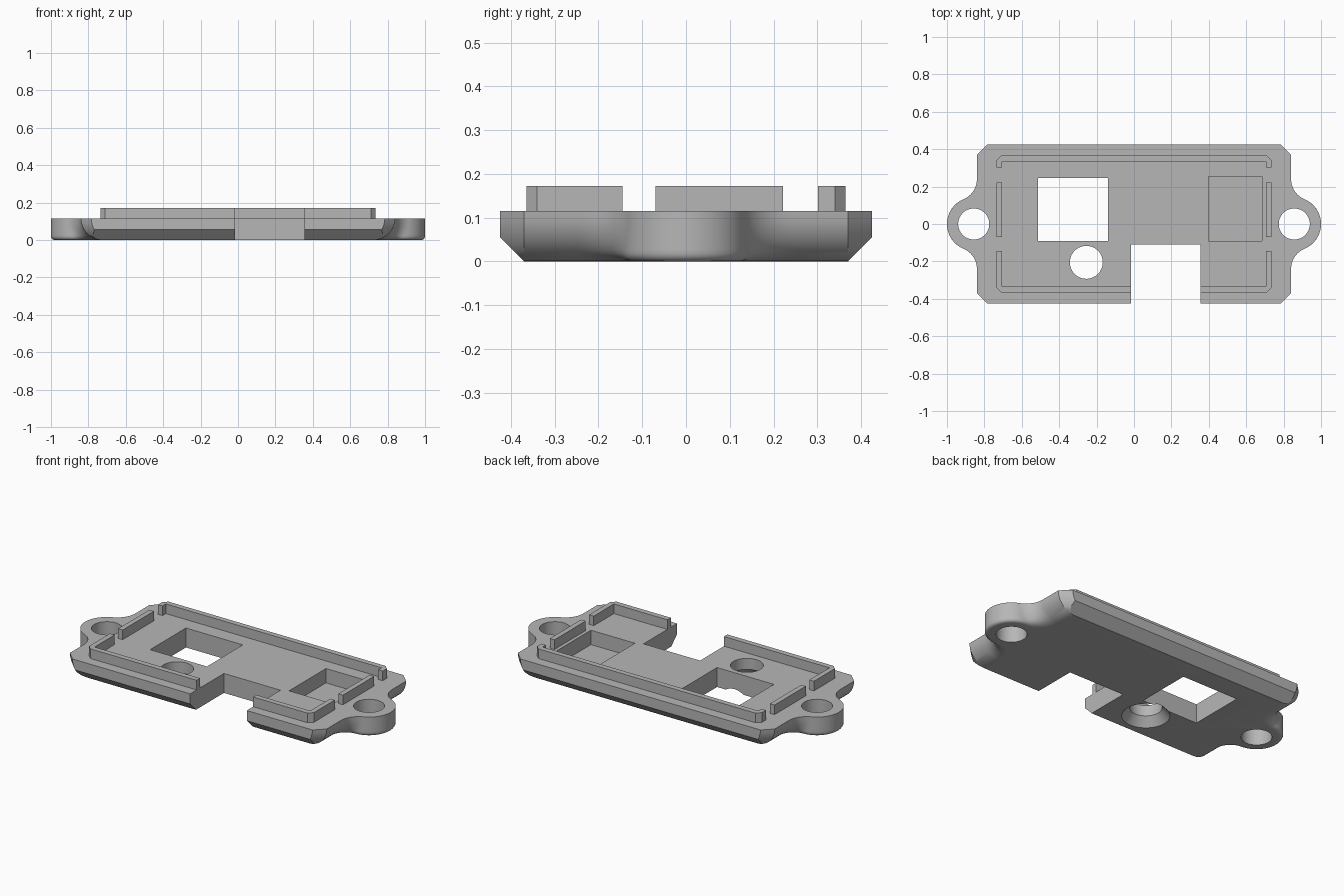
import bpy
import bmesh
from math import radians, sin, cos, pi, atan2, sqrt

default = bpy.data.objects.get("Cube")
if default:
    bpy.data.objects.remove(default, do_unlink=True)

# Material
GREY = (0.47, 0.47, 0.47, 1.0)
grey = bpy.data.materials.new("plain grey")
grey.use_nodes = True
grey.diffuse_color = GREY
grey.node_tree.nodes["Principled BSDF"].inputs["Base Color"].default_value = GREY

TOP = 0.115          # plate thickness
LIP_TOP = 0.172      # top of the raised lip
EAR_X, EAR_R, HOLE_R = 0.857, 0.143, 0.083


def loft(name, loops):
    """Solid from stacked loops of equal vertex count."""
    bm = bmesh.new()
    rings = [[bm.verts.new(p) for p in loop] for loop in loops]
    n = len(rings[0])
    for low, high in zip(rings, rings[1:]):
        for i in range(n):
            j = (i + 1) % n
            bm.faces.new((low[i], low[j], high[j], high[i]))
    bm.faces.new(rings[0][::-1])
    bm.faces.new(rings[-1])
    bmesh.ops.recalc_face_normals(bm, faces=bm.faces)
    mesh = bpy.data.meshes.new(name)
    bm.to_mesh(mesh)
    bm.free()
    mesh.materials.append(grey)
    obj = bpy.data.objects.new(name, mesh)
    bpy.context.collection.objects.link(obj)
    return obj


def prism(name, outline, z0, z1):
    return loft(name, [[(x, y, z) for x, y in outline] for z in (z0, z1)])


def rectangle(x0, x1, y0, y1):
    return [(x0, y0), (x1, y0), (x1, y1), (x0, y1)]


def circle(cx, cy, r, n=64):
    return [(cx + r * cos(2 * pi * i / n), cy + r * sin(2 * pi * i / n)) for i in range(n)]


def plate_loop(angle):
    """Plate outline with ears at one level of the rounded ends."""
    z = TOP * (1 - cos(angle))
    end = 0.84 - TOP * (1 - sin(angle))
    rise = min(z, 0.055)
    inset = max(rise, 0.001)
    round_r = 0.02
    drop = max(round_r - z, 0)
    ear = EAR_R - round_r + sqrt(round_r ** 2 - drop ** 2)
    # concave blend tangent to the plate end and the ear circle
    blend = 0.117
    bx = end + blend
    by = sqrt((ear + blend) ** 2 - (bx - EAR_X) ** 2)
    phi = atan2(by, bx - EAR_X)
    quarter = []
    for i in range(17):
        a = phi * i / 16
        quarter.append((EAR_X + ear * cos(a), ear * sin(a)))
    for i in range(1, 13):
        a = pi + phi * (1 - i / 12)
        quarter.append((bx + blend * cos(a), by + blend * sin(a)))
    quarter += [(end, 0.37), (end - inset, 0.37 + inset)]
    loop = list(quarter)
    loop += [(-x, y) for x, y in reversed(quarter)]
    loop += [(-x, -y) for x, y in quarter[1:]]
    loop += [(x, -y) for x, y in reversed(quarter[1:])]
    return [(x, y, z) for x, y in loop]


# Base plate with chamfered long edges, rounded ends and mounting ears
levels = [0, 8, 16, 24, 32, 40, 49, 58.55, 69, 79, 90]
plate = loft("base_plate", [plate_loop(radians(a)) for a in levels])

# Openings: notch, square window, pocket, round hole, countersink, ear holes
cutters = [
    prism("notch_cutter", rectangle(-0.015, 0.355, -0.6, -0.11), -0.1, 0.3),
    prism("window_cutter", rectangle(-0.512, -0.14, -0.09, 0.245), -0.1, 0.3),
    prism("pocket_cutter", rectangle(0.397, 0.685, -0.09, 0.255), 0.03, 0.3),
    prism("round_hole_cutter", circle(-0.255, -0.205, 0.088), -0.1, 0.3),
    loft("countersink_cutter", [
        [(x, y, z) for x, y in circle(-0.255, -0.205, r)]
        for z, r in ((-0.01, 0.138), (0.06, 0.08))]),
]
for side in (-1, 1):
    cutters.append(prism("ear_hole_cutter", circle(side * EAR_X, 0, HOLE_R), -0.1, 0.3))

bpy.context.view_layer.objects.active = plate
for cutter in cutters:
    cutter.hide_render = True
    mod = plate.modifiers.new("cut", 'BOOLEAN')
    mod.operation = 'DIFFERENCE'
    mod.solver = 'EXACT'
    mod.object = cutter
    bpy.ops.object.modifier_apply(modifier=mod.name)
    bpy.data.objects.remove(cutter, do_unlink=True)

bpy.ops.object.select_all(action='DESELECT')
plate.select_set(True)
bpy.ops.object.shade_smooth_by_angle(angle=radians(30))


# Raised lip segments
def bracket(x_in, y_end, sx, sy):
    """L-shaped lip outline with a chamfered outer corner."""
    pts = [(x_in, 0.365), (0.71, 0.365), (0.735, 0.34), (0.735, y_end),
           (0.705, y_end), (0.705, 0.333), (x_in, 0.333)]
    return [(sx * x, sy * y) for x, y in pts]


LIP_BASE = TOP - 0.005
back = bracket(0, 0.302, 1, 1)[1:-1]
back += [(-x, y) for x, y in reversed(back)]
prism("back_lip", back, LIP_BASE, LIP_TOP)
prism("front_left_lip", bracket(0.355, 0.145, 1, -1), LIP_BASE, LIP_TOP)
prism("front_right_lip", bracket(0.015, 0.145, -1, -1), LIP_BASE, LIP_TOP)
prism("left_lip", rectangle(0.705, 0.735, -0.07, 0.222), LIP_BASE, LIP_TOP)
prism("right_lip", rectangle(-0.735, -0.705, -0.07, 0.222), LIP_BASE, LIP_TOP)
